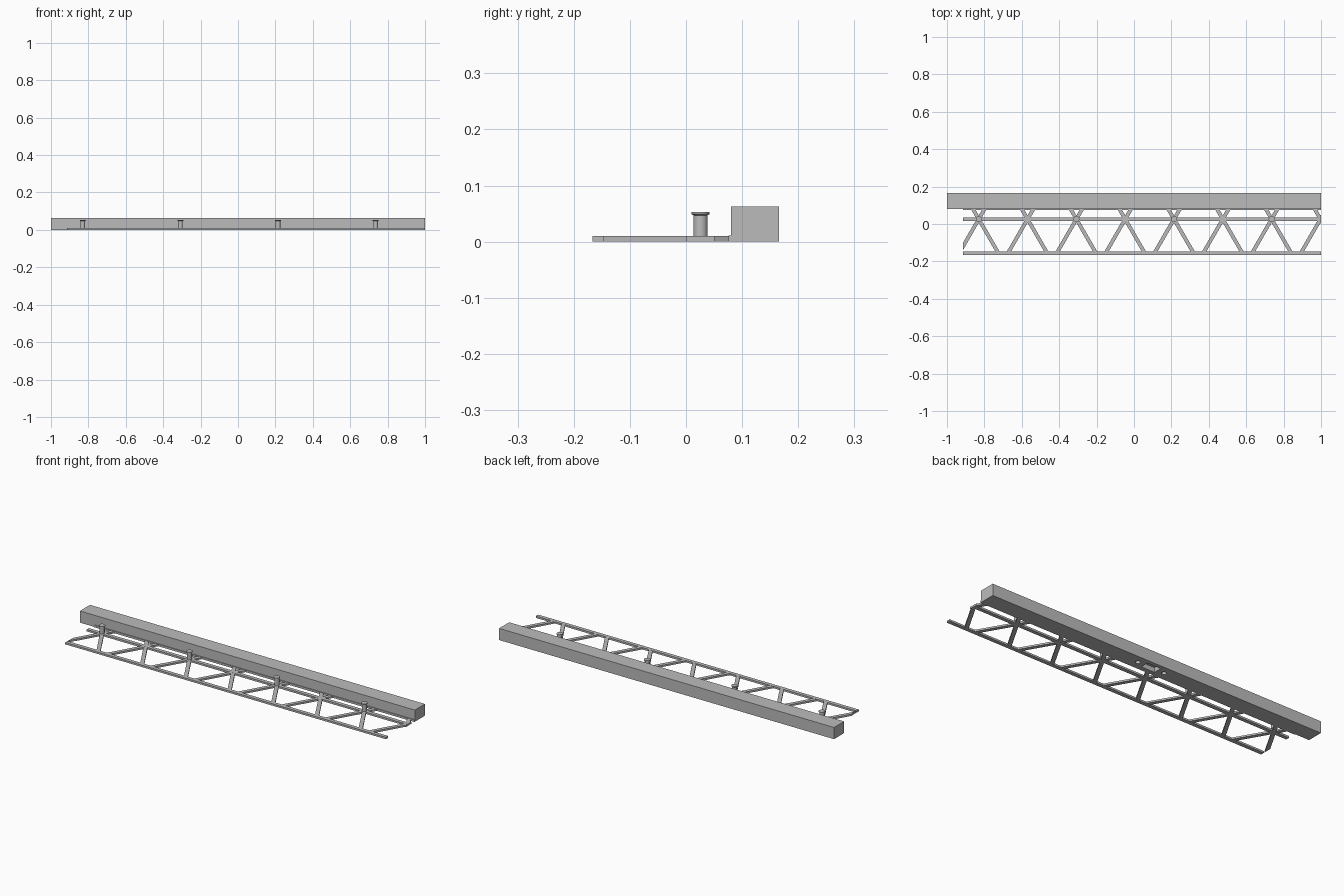
import bpy
import bmesh
import math
from mathutils import Matrix, Vector

cube = bpy.data.objects.get("Cube")
if cube:
    bpy.data.objects.remove(cube, do_unlink=True)

grey = bpy.data.materials.new("plain grey")
grey.use_nodes = True
grey.diffuse_color = (0.5, 0.5, 0.5, 1)
grey.node_tree.nodes["Principled BSDF"].inputs["Base Color"].default_value = (0.5, 0.5, 0.5, 1)

X_MIN, X_MAX = -0.915, 1.0      # extent of the lattice
BEAM_FRONT, BEAM_BACK = 0.08, 0.166
RAIL_Y, FRONT_Y = 0.026, -0.157
PITCH, FIRST = 0.261, -0.83
BAR = 0.02


def finish(name, bm):
    bmesh.ops.recalc_face_normals(bm, faces=bm.faces)
    mesh = bpy.data.meshes.new(name)
    bm.to_mesh(mesh)
    bm.free()
    mesh.materials.append(grey)
    obj = bpy.data.objects.new(name, mesh)
    bpy.context.collection.objects.link(obj)
    return obj


def add_box(bm, low, high):
    low, high = Vector(low), Vector(high)
    mat = Matrix.Translation((low + high) / 2) @ Matrix.Diagonal((*(high - low), 1))
    bmesh.ops.create_cube(bm, size=1, matrix=mat)


def box(name, low, high):
    bm = bmesh.new()
    add_box(bm, low, high)
    return finish(name, bm)


def clip(bm, point, normal):
    """Cut away everything on the normal's side and cap the openings."""
    geom = bm.verts[:] + bm.edges[:] + bm.faces[:]
    bmesh.ops.bisect_plane(bm, geom=geom, plane_co=point, plane_no=normal, clear_outer=True)
    bmesh.ops.holes_fill(bm, edges=[e for e in bm.edges if e.is_boundary])


# Main beam with a recess and two round sockets underneath
beam = box("beam", (-1, BEAM_FRONT, 0), (1, BEAM_BACK, 0.063))
mid = (BEAM_FRONT + BEAM_BACK) / 2
cutters = [box("recess_cutter", (-0.04, mid - 0.022, -0.02), (0.04, mid + 0.022, 0.025))]
for side in (-1, 1):
    bm = bmesh.new()
    bmesh.ops.create_cone(bm, cap_ends=True, segments=16, radius1=0.012, radius2=0.012,
                          depth=0.04, matrix=Matrix.Translation((side * 0.08, mid, 0)))
    cutters.append(finish("socket_cutter", bm))
for cutter in cutters:
    cutter.hide_render = True
    cutter.hide_set(True)
    cut = beam.modifiers.new("cut", 'BOOLEAN')
    cut.operation = 'DIFFERENCE'
    cut.solver = 'EXACT'
    cut.object = cutter
# Bake the cuts so the helpers can go
bpy.context.view_layer.update()
baked = bpy.data.meshes.new_from_object(beam.evaluated_get(bpy.context.evaluated_depsgraph_get()))
beam.modifiers.clear()
beam.data = baked
for cutter in cutters:
    bpy.data.objects.remove(cutter, do_unlink=True)

# Long rails of the lattice
half = BAR / 2
box("front_rail", (X_MIN, FRONT_Y - half, 0), (X_MAX, FRONT_Y + half, 0.01))
box("middle_rail", (X_MIN, RAIL_Y - half, 0), (X_MAX, RAIL_Y + half, 0.01))
box("back_rail", (X_MIN, 0.076, 0), (X_MAX, BEAM_FRONT, 0.011))

# Crossing braces, clipped to the lattice outline
bm = bmesh.new()
for i in range(8):
    for lean in (-1, 1):
        brace = bmesh.new()
        add_box(brace, (-half, -0.35, 0.0003), (half, 0.2, 0.0097))
        place = Matrix.Translation((FIRST + i * PITCH, RAIL_Y, 0)) @ Matrix.Rotation(lean * math.radians(30), 4, 'Z')
        bmesh.ops.transform(brace, matrix=place, verts=brace.verts)
        clip(brace, (0, BEAM_FRONT, 0), (0, 1, 0))
        clip(brace, (0, FRONT_Y, 0), (0, -1, 0))
        clip(brace, (X_MIN, 0, 0), (-1, 0, 0))
        clip(brace, (X_MAX, 0, 0), (1, 0, 0))
        part = bpy.data.meshes.new("part")
        brace.to_mesh(part)
        brace.free()
        bm.from_mesh(part)
        bpy.data.meshes.remove(part)
finish("diagonal_braces", bm)

# Flanged pegs on every second crossing
PEG = [(0, 0.005), (0.0125, 0.005), (0.0125, 0.047), (0.016, 0.049), (0.016, 0.053), (0, 0.053)]
for i in range(4):
    bm = bmesh.new()
    verts = [bm.verts.new((r, 0, z)) for r, z in PEG]
    edges = [bm.edges.new(pair) for pair in zip(verts, verts[1:])]
    bmesh.ops.spin(bm, geom=verts + edges, cent=(0, 0, 0), axis=(0, 0, 1),
                   angle=math.tau, steps=24, use_merge=True)
    bmesh.ops.remove_doubles(bm, verts=bm.verts, dist=0.0001)
    peg = finish(f"peg_{i + 1}", bm)
    peg.location = (FIRST + 2 * i * PITCH, RAIL_Y, 0)
    bpy.ops.object.select_all(action='DESELECT')
    peg.select_set(True)
    bpy.context.view_layer.objects.active = peg
    bpy.ops.object.shade_smooth_by_angle(angle=math.radians(30))
